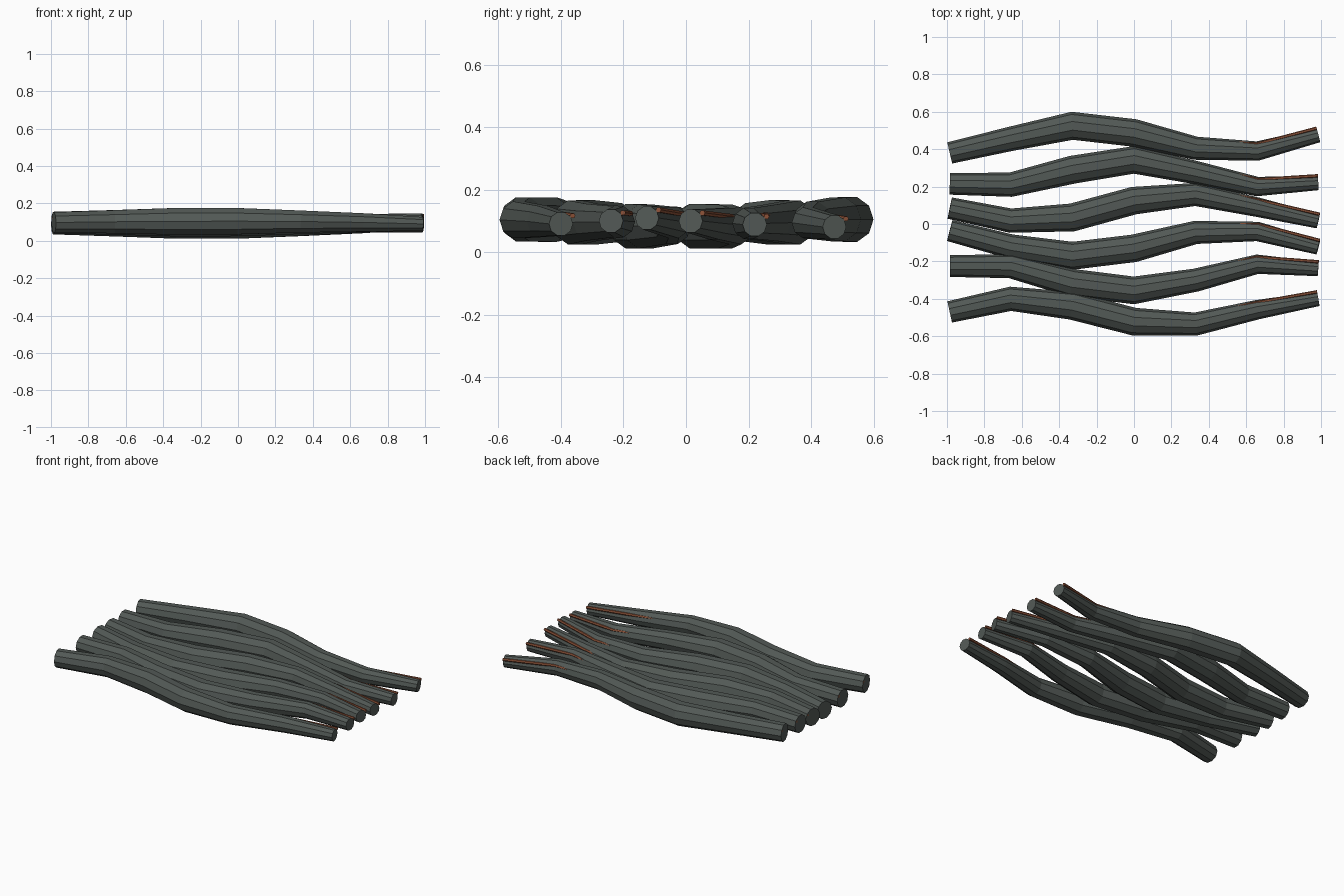
import bpy, bmesh, math
from mathutils import Vector

if "Cube" in bpy.data.objects:
    bpy.data.objects.remove(bpy.data.objects["Cube"])


def material(name, color):
    m = bpy.data.materials.new(name)
    m.diffuse_color = (*color, 1)
    m.use_nodes = True
    m.node_tree.nodes["Principled BSDF"].inputs["Base Color"].default_value = m.diffuse_color
    return m


BARK = material("dark grey green", (0.085, 0.1, 0.092))
COPPER = material("copper brown", (0.27, 0.085, 0.04))

# Stations along the strands, with the strand radius at each
XS = [-0.985, -0.66, -0.33, 0, 0.33, 0.66, 0.985]
RADII = [0.058, 0.065, 0.075, 0.074, 0.062, 0.052, 0.039]

# Sideways path of each strand, then its height at left, middle and right
STRANDS = [
    ([-0.47, -0.40, -0.437, -0.522, -0.535, -0.458, -0.40], (0.098, 0.105, 0.09)),
    ([-0.225, -0.225, -0.315, -0.355, -0.30, -0.215, -0.24], (0.095, 0.095, 0.10)),
    ([-0.035, -0.12, -0.17, -0.13, -0.045, -0.04, -0.125], (0.09, 0.082, 0.11)),
    ([0.085, 0.018, 0.035, 0.125, 0.158, 0.09, 0.015], (0.09, 0.082, 0.10)),
    ([0.215, 0.21, 0.29, 0.343, 0.275, 0.20, 0.22], (0.095, 0.095, 0.088)),
    ([0.38, 0.455, 0.525, 0.487, 0.405, 0.39, 0.475], (0.10, 0.105, 0.08)),
]


def tube(name, points, radii, sides, mat, offset=(0, 0)):
    """Flat-sided tube swept along points; offset is (sideways, up)."""
    bm = bmesh.new()
    rings = []
    for i, p in enumerate(points):
        before = points[max(i - 1, 0)]
        after = points[min(i + 1, len(points) - 1)]
        tangent = (after - before).normalized()
        side = Vector((0, 0, 1)).cross(tangent).normalized()
        up = tangent.cross(side)
        center = p + side * offset[0] + up * offset[1]
        angles = [2 * math.pi * k / sides for k in range(sides)]
        rings.append([bm.verts.new(center + radii[i] * (side * math.cos(a) + up * math.sin(a)))
                      for a in angles])
    for a, b in zip(rings, rings[1:]):
        for k in range(sides):
            n = (k + 1) % sides
            bm.faces.new((a[k], a[n], b[n], b[k]))
    bm.faces.new(rings[0])
    bm.faces.new(rings[-1])
    bmesh.ops.recalc_face_normals(bm, faces=bm.faces)
    mesh = bpy.data.meshes.new(name)
    bm.to_mesh(mesh)
    bm.free()
    mesh.materials.append(mat)
    bpy.context.collection.objects.link(bpy.data.objects.new(name, mesh))


for n, (ys, (z_left, z_mid, z_right)) in enumerate(STRANDS, 1):
    path = []
    for x, y in zip(XS, ys):
        # Height stays near the middle value and eases to the ends
        t = abs(x) ** 2
        z = z_mid + ((z_right if x > 0 else z_left) - z_mid) * t
        path.append(Vector((x, y, z)))
    # Thick strand
    tube(f"strand_{n}", path, RADII, 10, BARK)
    # Thin wire along the strand, surfacing where the strand tapers
    tube(f"wire_{n}", path, [0.009] * 7, 6, COPPER, offset=(0.038, 0.026))
